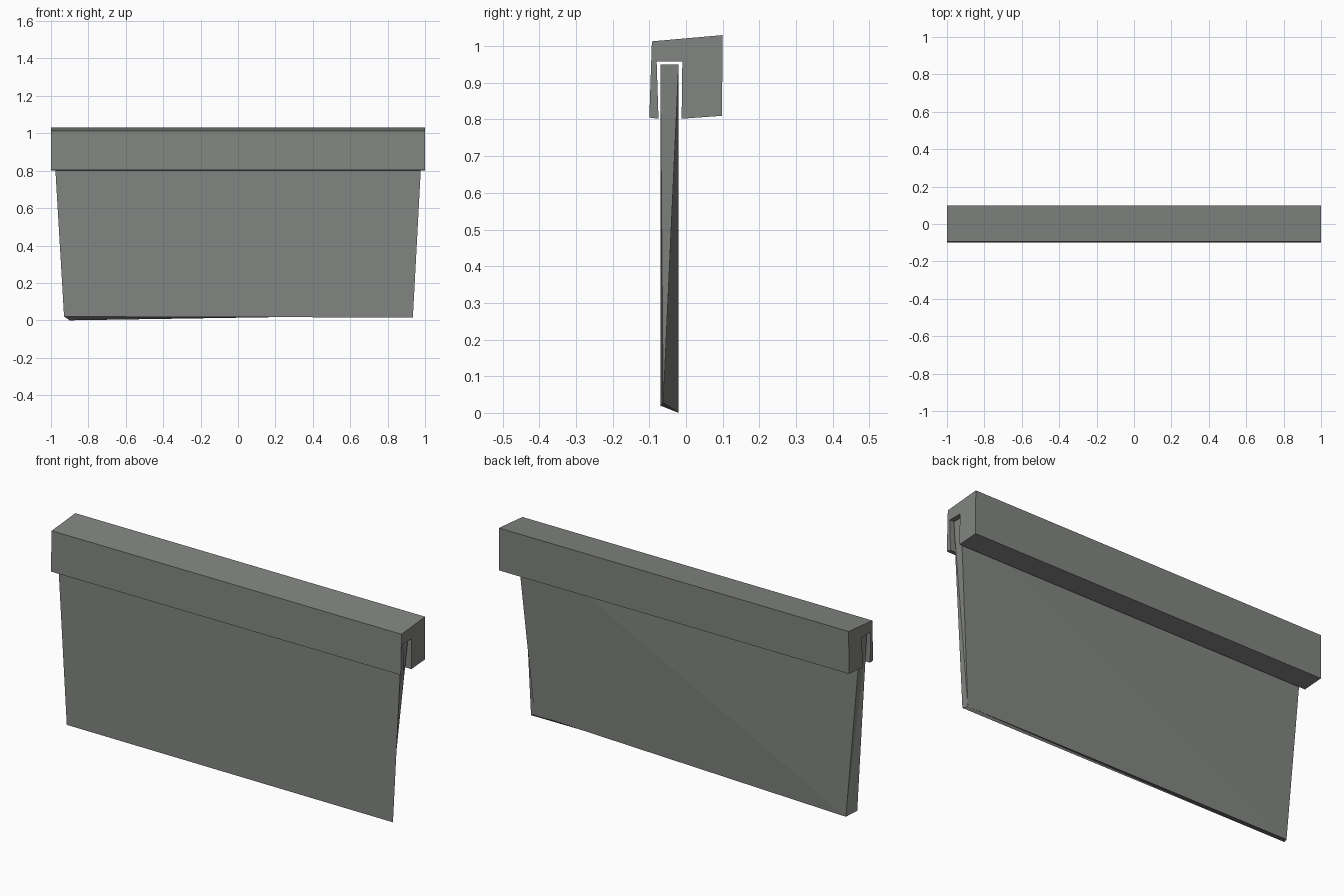
import bpy

if "Cube" in bpy.data.objects:
    bpy.data.objects.remove(bpy.data.objects["Cube"])

grey = bpy.data.materials.new("warm grey")
grey.diffuse_color = (0.225, 0.235, 0.22, 1)
grey.use_nodes = True
grey.node_tree.nodes["Principled BSDF"].inputs["Base Color"].default_value = grey.diffuse_color


def make_object(name, verts, faces):
    mesh = bpy.data.meshes.new(name)
    mesh.from_pydata(verts, [], faces)
    mesh.update()
    mesh.materials.append(grey)
    obj = bpy.data.objects.new(name, mesh)
    bpy.context.collection.objects.link(obj)
    return obj


# Clamp bar: slotted cross-section (y, z) extruded along x
profile = [(-0.10, 0.805), (-0.075, 0.802), (-0.08, 0.958), (-0.01, 0.958),
           (-0.012, 0.802), (0.098, 0.81), (0.10, 1.03), (-0.093, 1.013)]
n = len(profile)
verts = [(x, y, z) for x in (-1, 1) for y, z in profile]
faces = [(i, i + n, (i + 1) % n + n, (i + 1) % n) for i in range(n)]
faces += [tuple(range(n)), tuple(reversed(range(n, 2 * n)))]
make_object("clamp_bar", verts, faces)

# Hanging panel: thin tapered slab with a twisted back lower corner
panel = [(-0.985, -0.07, 0.95), (0.985, -0.07, 0.95),      # front top
         (0.985, -0.02, 0.95), (-0.985, -0.02, 0.95),      # back top
         (-0.93, -0.07, 0.02), (0.935, -0.07, 0.015),      # front bottom
         (0.91, -0.062, 0.028), (-0.90, -0.02, 0.0)]       # back bottom
make_object("hanging_panel", panel, [
    (0, 4, 5), (0, 5, 1),            # front
    (2, 6, 7), (2, 7, 3),            # back, split along the twist
    (0, 1, 2, 3),                    # top
    (4, 7, 6), (4, 6, 5),            # bottom
    (1, 5, 6), (1, 6, 2),            # right end
    (0, 3, 7), (0, 7, 4)])           # left end
